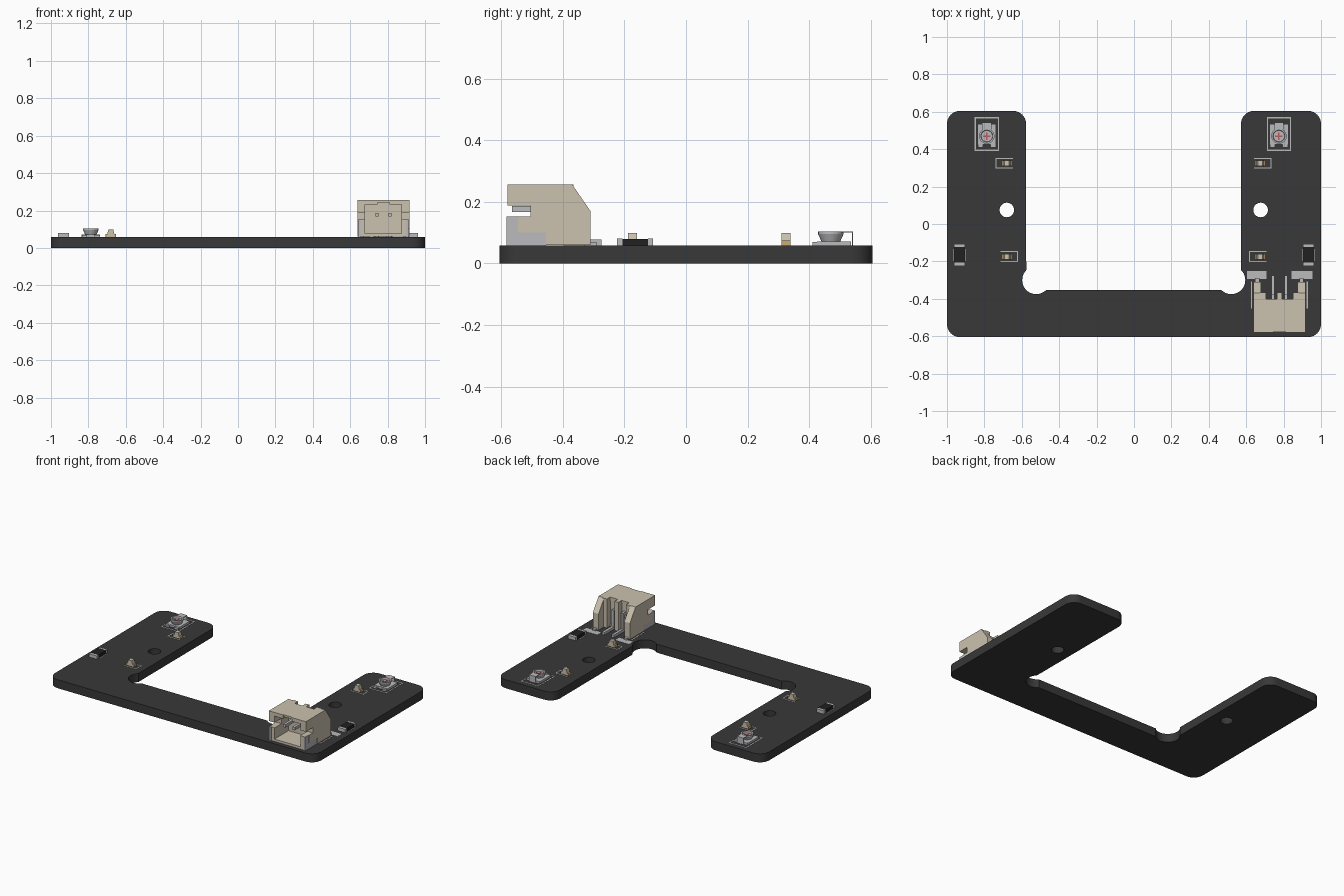
import bpy, bmesh, math
from mathutils import Vector

if "Cube" in bpy.data.objects:
    bpy.data.objects.remove(bpy.data.objects["Cube"])

TOP = 0.058  # board top surface


def material(name, rgb):
    m = bpy.data.materials.new(name)
    m.diffuse_color = (*rgb, 1)
    m.use_nodes = True
    m.node_tree.nodes["Principled BSDF"].inputs["Base Color"].default_value = m.diffuse_color
    return m


DARK = material("board_dark", (0.04, 0.04, 0.04))
BLACK = material("resistor_black", (0.015, 0.015, 0.015))
SILK = material("marking_grey", (0.5, 0.5, 0.5))
METAL = material("metal", (0.5, 0.5, 0.52))
CREAM = material("cream_plastic", (0.6, 0.54, 0.43))
GOLD = material("gold", (0.6, 0.42, 0.16))
RED = material("slot_red", (0.5, 0.1, 0.1))


def add_mesh(name, bm, mat):
    bmesh.ops.recalc_face_normals(bm, faces=bm.faces)
    me = bpy.data.meshes.new(name)
    bm.to_mesh(me)
    bm.free()
    me.materials.append(mat)
    ob = bpy.data.objects.new(name, me)
    bpy.context.collection.objects.link(ob)
    return ob


def boxes(name, spans, mat):
    """One object from boxes given as x0, x1, y0, y1, z0, z1."""
    bm = bmesh.new()
    for x0, x1, y0, y1, z0, z1 in spans:
        for v in bmesh.ops.create_cube(bm, size=1)["verts"]:
            v.co = Vector((x0 + (v.co.x + .5) * (x1 - x0),
                           y0 + (v.co.y + .5) * (y1 - y0),
                           z0 + (v.co.z + .5) * (z1 - z0)))
    return add_mesh(name, bm, mat)


def prism(name, profile, x0, x1, mat):
    """Side profile (y, z) extruded along x."""
    bm = bmesh.new()
    f = bm.faces.new([bm.verts.new((x0, y, z)) for y, z in profile])
    ext = bmesh.ops.extrude_face_region(bm, geom=[f])["geom"]
    for v in ext:
        if isinstance(v, bmesh.types.BMVert):
            v.co.x = x1
    return add_mesh(name, bm, mat)


def arc(cx, cy, r, a0, a1, n=10):
    return [(cx + r * math.cos(math.radians(a0 + (a1 - a0) * i / n)),
             cy + r * math.sin(math.radians(a0 + (a1 - a0) * i / n))) for i in range(n + 1)]


# U-shaped board with rounded corners, corner reliefs and mounting holes
R = 0.07
outline = (arc(-.93, -.535, R, 180, 270) + arc(.93, -.535, R, 270, 360)
           + arc(.93, .535, R, 0, 90) + arc(.572 + R, .535, R, 90, 180)
           + arc(.52, -.3, .075, 45, -135, 20) + arc(-.523, -.3, .075, -45, -225, 20)
           + arc(-.577 - R, .535, R, 0, 90) + arc(-.93, .535, R, 90, 180))
cu = bpy.data.curves.new("board", "CURVE")
cu.dimensions, cu.fill_mode, cu.extrude = "2D", "BOTH", TOP / 2
for pts in (outline, arc(.677, .075, .039, 0, 350, 35), arc(-.68, .075, .039, 0, 350, 35)):
    sp = cu.splines.new("POLY")
    sp.points.add(len(pts) - 1)
    for p, (x, y) in zip(sp.points, pts):
        p.co = (x, y, 0, 1)
    sp.use_cyclic_u = True
board = bpy.data.objects.new("board", cu)
bpy.context.collection.objects.link(board)
board.location.z = TOP / 2
cu.materials.append(DARK)
bpy.context.view_layer.objects.active = board
board.select_set(True)
bpy.ops.object.convert(target="MESH")
bpy.ops.object.shade_smooth_by_angle(angle=math.radians(30))


def line(x0, x1, y0, y1, w=.003):
    """Thin printed line on the board."""
    return (x0 - w, x1 + w, y0 - w, y1 + w, TOP - .001, TOP + .001)


silk = []

# Trimmer: ceramic base, rotor cup, wiper strap, terminals
def trimmer(side, cx, cy=.48):
    boxes(f"trimmer_base_{side}", [(cx - .05, cx + .05, cy - .055, cy + .055, TOP, TOP + .014)], METAL)
    bm = bmesh.new()
    prof = [(0, .07), (.03, .07), (.041, .095), (.041, .103), (.032, .103), (.03, .09), (0, .09)]
    vs = [bm.verts.new((r, 0, z)) for r, z in prof]
    es = [bm.edges.new(p) for p in zip(vs, vs[1:])]
    bmesh.ops.spin(bm, geom=vs + es, cent=(0, 0, 0), axis=(0, 0, 1), angle=math.tau, steps=28)
    bmesh.ops.remove_doubles(bm, verts=bm.verts, dist=1e-5)
    cup = add_mesh(f"trimmer_cup_{side}", bm, METAL)
    cup.location = (cx, cy - .01, 0)
    boxes(f"trimmer_strap_{side}", [(cx - .025, cx + .025, cy + .025, cy + .062, .1, .103),
                                    (cx - .025, cx + .025, cy + .059, cy + .062, TOP, .103)], METAL)
    boxes(f"trimmer_slot_{side}", [(cx - .02, cx + .02, cy - .014, cy - .006, .089, .093),
                                   (cx - .004, cx + .004, cy - .03, cy + .01, .089, .093)], RED)
    boxes(f"trimmer_terminals_{side}", [(cx + s - .014, cx + s + .014, cy - .07, cy - .05, TOP, TOP + .012)
                                        for s in (-.034, .034)], METAL)
    x0, x1, y0, y1 = cx - .062, cx + .062, .394, .568
    silk.extend([line(x0, x1, y0, y0), line(x0, x1, y1, y1), line(x0, x0, y0, y1), line(x1, x1, y0, y1)])


trimmer("left", -.787)
trimmer("right", .775)


# Small lamp: plate, gold ends, tapered lens
def lamp(name, cx, cy, closed):
    boxes(name + "_plate", [(cx - .02, cx + .02, cy - .0145, cy + .0145, TOP, .072)], CREAM)
    boxes(name + "_ends", [(cx + s * .024 - .005, cx + s * .024 + .005, cy - .0145, cy + .0145, TOP, .074)
                           for s in (-1, 1)], GOLD)
    lens = boxes(name + "_lens", [(-.02, .02, -.0145, .0145, .072, .098)], CREAM)
    for v in lens.data.vertices:
        if v.co.z > .09:
            v.co.x *= .65
    lens.location = (cx, cy, 0)
    e = cx + closed * .057
    a, b = sorted((e, cx - closed * .03))
    silk.extend([line(a, b, cy - .026, cy - .026), line(a, b, cy + .026, cy + .026),
                 line(e, e, cy - .026, cy + .026)])


lamp("lamp_back_left", -.68, .325, -1)
lamp("lamp_front_left", -.68, -.174, 1)
lamp("lamp_back_right", .675, .325, 1)
lamp("lamp_front_right", .675, -.174, -1)

# Resistors with metal end caps
for side, cx in (("left", -.933), ("right", .933)):
    cy = -.165
    boxes(f"resistor_{side}", [(cx - .028, cx + .028, cy - .042, cy + .042, TOP, .08)], BLACK)
    boxes(f"resistor_caps_{side}", [(cx - .0285, cx + .0285, cy + s * .05 - .0085, cy + s * .05 + .0085, TOP, .0805)
                                    for s in (-1, 1)], METAL)
    silk.extend(line(cx + s, cx + s, cy - .03, cy + .03, .002) for s in (-.034, .034))

# Connector housing: side walls with sloped back and side window
wall = [(-.58, .257), (-.37, .257), (-.31, .17), (-.31, .06), (-.455, .06), (-.455, .1),
        (-.545, .1), (-.545, .152), (-.505, .152), (-.505, .188), (-.58, .188)]
tab = [(-.582, .058), (-.582, .152), (-.545, .152), (-.545, .1), (-.455, .1), (-.455, .058)]
for side, o, i in (("left", .638, .68), ("right", .916, .874)):
    d = 1 if i > o else -1
    prism(f"connector_wall_{side}", wall, o, i, CREAM)
    prism(f"connector_solder_tab_{side}", tab, o + d * .004, o + d * .018, METAL)
    a, b = sorted((o + d * .018, o + d * .042))
    boxes(f"connector_lower_wall_{side}", [(a, b, -.58, -.45, .06, .152)], CREAM)
    boxes(f"connector_back_tab_{side}", [(min(o, i) + .01, max(o, i) - .01, -.33, -.29, TOP, .07)], METAL)
    silk.append(line(o - d * .01, o - d * .01, -.45, -.31))
boxes("connector_roof", [(.675, .745, -.58, -.4, .232, .257), (.81, .88, -.58, -.4, .232, .257),
                         (.745, .81, -.575, -.4, .244, .257)], CREAM)
boxes("connector_floor", [(.675, .88, -.58, -.4, .06, .076)], CREAM)
boxes("connector_back_wall", [(.675, .88, -.43, -.405, .06, .257)], CREAM)
boxes("connector_back_ribs", [(x - w, x + w, -.41, -.365, .06, .257)
                              for x, w in ((.69, .016), (.778, .014), (.866, .016))], CREAM)

# Contact pins: straight tip, drop behind the housing, foot on the board
pin = [(-.565, .187), (-.375, .187), (-.375, .077), (-.275, .077), (-.275, .059),
       (-.395, .059), (-.395, .167), (-.565, .167)]
for n, x in (("left", .743), ("right", .813)):
    prism(f"contact_pin_{n}", pin, x - .009, x + .009, METAL)

# Printed markings: outlines and two plain label patches
silk += [line(.606, .706, -.292, -.255), line(.846, .952, -.292, -.255)]
boxes("board_markings", silk, SILK)
